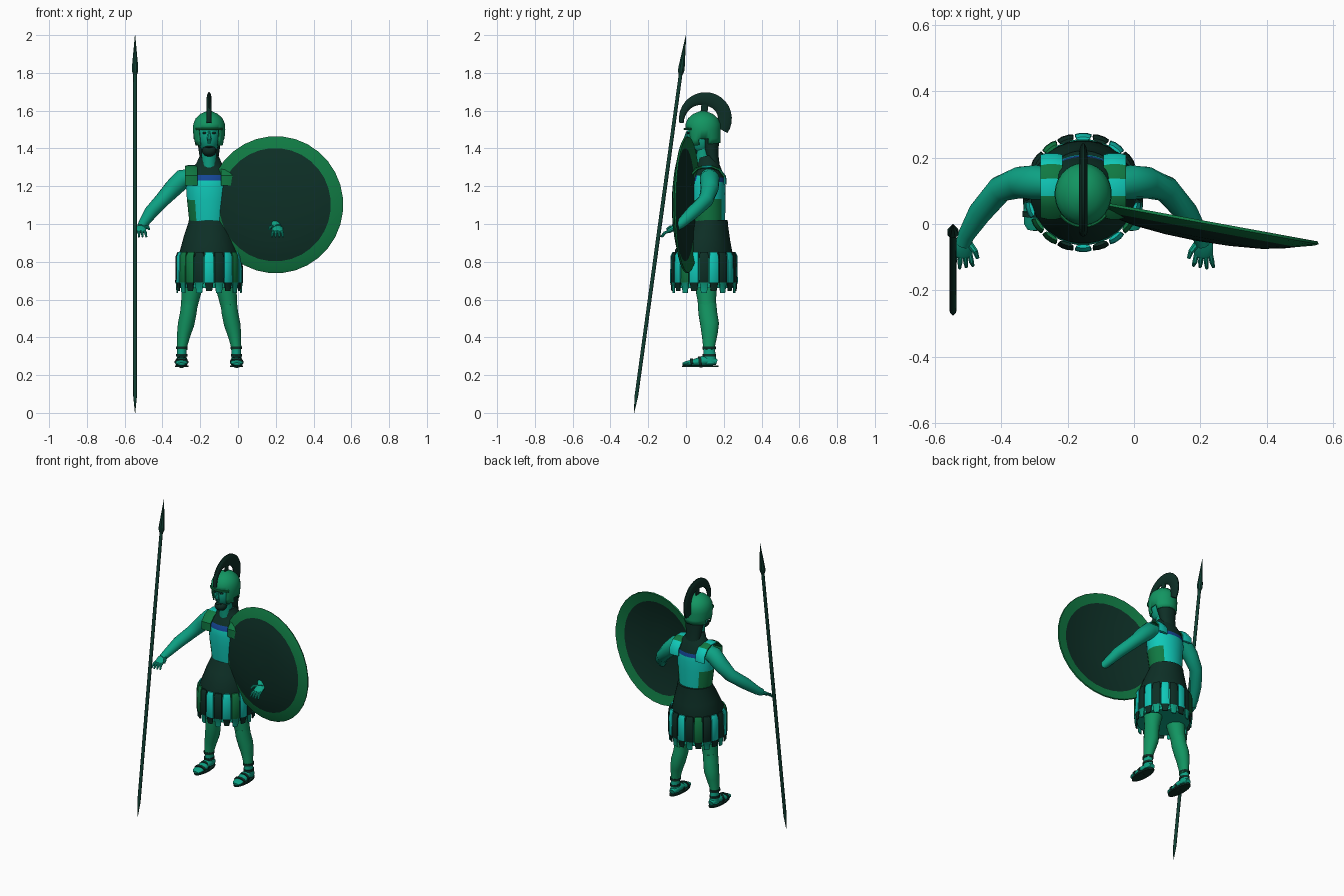
import bpy, bmesh
from math import sin, cos, pi, radians
from mathutils import Vector, Matrix

if "Cube" in bpy.data.objects:
    bpy.data.objects.remove(bpy.data.objects["Cube"])

CX = -0.153          # centre line of the figure
X, Y, Z = Vector((1, 0, 0)), Vector((0, 1, 0)), Vector((0, 0, 1))
made = []


def material(name, *rgb):
    m = bpy.data.materials.new(name)
    m.use_nodes = True
    m.diffuse_color = (*rgb, 1)
    m.node_tree.nodes["Principled BSDF"].inputs["Base Color"].default_value = (*rgb, 1)
    return m


skin = material("skin teal", 0.004, 0.36, 0.23)
cyan = material("cuirass cyan", 0.005, 0.58, 0.48)
green = material("helmet green", 0.006, 0.30, 0.12)
rim_green = material("rim green", 0.005, 0.19, 0.055)
dark = material("dark cloth", 0.004, 0.028, 0.019)
wood = material("dark wood", 0.005, 0.05, 0.032)
blue = material("trim blue", 0.007, 0.06, 0.30)


def finish(name, bm, mats):
    mesh = bpy.data.meshes.new(name)
    bm.to_mesh(mesh)
    bm.free()
    for m in mats:
        mesh.materials.append(m)
    ob = bpy.data.objects.new(name, mesh)
    bpy.context.collection.objects.link(ob)
    made.append(ob)
    return ob


def tube(name, pts, radii, mats, sides=16, ref=Y, axis=None, rule=None, cut=None):
    """Loft elliptical rings along a path; rule picks a material, cut removes faces."""
    bm = bmesh.new()
    pts = [Vector(p) for p in pts]
    rings = []
    for i, p in enumerate(pts):
        t = axis or (pts[min(i + 1, len(pts) - 1)] - pts[max(i - 1, 0)]).normalized()
        u = t.cross(ref).normalized()
        v = t.cross(u)
        r = radii[i] if isinstance(radii, list) else radii
        ru, rv = r if isinstance(r, tuple) else (r, r)
        angles = [2 * pi * (k + 0.5) / sides for k in range(sides)]
        rings.append([bm.verts.new(p + u * ru * cos(a) + v * rv * sin(a)) for a in angles])
    for a, b in zip(rings, rings[1:]):
        for k in range(sides):
            j = (k + 1) % sides
            bm.faces.new((a[k], a[j], b[j], b[k]))
    bm.faces.new(rings[0])
    bm.faces.new(rings[-1])
    bmesh.ops.recalc_face_normals(bm, faces=bm.faces[:])
    if rule:
        for f in bm.faces:
            f.material_index = rule(f.calc_center_median())
    if cut:
        gone = [f for f in bm.faces if cut(f.calc_center_median())]
        bmesh.ops.delete(bm, geom=gone, context='FACES')
    return finish(name, bm, mats)


def column(name, rings, mats, **kw):
    """Upright loft on the centre line from (z, rx, ry, y) rings."""
    return tube(name, [(CX, y, z) for z, rx, ry, y in rings],
                [(rx, ry) for z, rx, ry, y in rings], mats, **kw)


def blob(name, loc, size, mat):
    bm = bmesh.new()
    bmesh.ops.create_uvsphere(bm, u_segments=20, v_segments=12, radius=1,
                              matrix=Matrix.LocRotScale(Vector(loc), None, Vector(size)))
    return finish(name, bm, [mat])


# Cuirass with blue chest band, dark collar and green side panels
def cuirass_rule(c):
    dx = abs(c.x - CX)
    if c.z > 1.25:
        return 1
    if c.z > 1.225:
        return 2 if dx < 0.085 else 0
    return 3 if c.z < 1.13 and dx > 0.062 else 0


column("cuirass", [(0.98, .10, .085, .12), (1.02, .106, .09, .118), (1.13, .118, .096, .113),
                   (1.19, .122, .098, .112), (1.225, .12, .095, .112), (1.252, .117, .088, .115),
                   (1.29, .10, .07, .118), (1.32, .068, .058, .115), (1.36, .05, .048, .105)],
       [cyan, dark, blue, rim_green], sides=32, rule=cuirass_rule)

# Skirt, lining and hanging strips
column("skirt", [(1.02, .108, .096, .125), (1.0, .112, .10, .125), (.93, .135, .125, .112),
                 (.84, .16, .157, .097), (.82, .158, .155, .096)], [dark], sides=32)
column("skirt_lining", [(.84, .155, .152, .096), (.66, .16, .16, .096)], [skin], sides=32)
for i in range(20):
    a = i * pi / 10
    out = Vector((cos(a), sin(a), 0))
    base = Vector((CX, .095, 0))
    mat = rim_green if i in (7, 12, 13, 18) else cyan if i % 2 else dark
    low = .645 if i % 2 else .635
    path = [base + out * r + Z * z for r, z in
            ((.162, .852), (.17, .83), (.172, .69), (.17, .685), (.168, low))]
    tube(f"skirt_strip_{i + 1}", path, [(.022, .005), (.026, .008), (.027, .008),
                                        (.024, .007), (.017, .005)],
         [mat, dark if i % 2 else skin], sides=8, ref=out, axis=-Z,
         rule=lambda c: int(c.z < .688))

# Neck, hair, head and face
column("neck", [(1.29, .042, .042, .095), (1.36, .04, .042, .09), (1.45, .042, .045, .085)], [skin])
column("hair", [(1.30, .05, .03, .15), (1.36, .052, .035, .138), (1.46, .066, .055, .122)], [dark])
blob("head", (CX, .078, 1.465), (.06, .075, .095), skin)
blob("beard", (CX, .037, 1.387), (.038, .036, .03), dark)
blob("mouth", (CX, .012, 1.408), (.02, .012, .005), dark)
tube("nose", [(CX, .008, 1.49), (CX, -.002, 1.45), (CX, .01, 1.432)],
     [.007, .013, .012], [skin], sides=8)
for s in (-1, 1):
    blob("eye", (CX + s * .024, .012, 1.482), (.012, .006, .006), dark)


# Helmet with open face and ear notches
def helmet_cut(c):
    face = c.z < 1.5 and c.y < .08 and abs(c.x - CX) < .052
    ear = c.z < 1.45 and .06 < c.y < .125
    return face or ear


helmet = column("helmet", [(1.42, .076, .088, .095), (1.45, .082, .092, .092),
                           (1.50, .086, .094, .09), (1.53, .084, .093, .09),
                           (1.56, .071, .079, .09), (1.583, .046, .052, .09),
                           (1.598, .012, .014, .09)],
                [green], sides=32, cut=helmet_cut)
shell = helmet.modifiers.new("shell", 'SOLIDIFY')
shell.thickness = .008
brow = [(CX + .088 * sin(t), .09 - .097 * cos(t), 1.503) for t in
        [radians(d) for d in range(-50, 51, 10)]]
tube("helmet_brow", brow, (.006, .007), [rim_green], sides=8, ref=Z)

# Crest arc and its mount
arc, sizes = [], []
for k in range(19):
    f = k / 18
    a = radians(190 - 225 * f)
    h = .012 + .026 * min(1, f * 2.2)
    arc.append((CX, .103 + (.141 - h) * cos(a), 1.558 + (.141 - h) * sin(a)))
    sizes.append((h, .013))
tube("helmet_crest", arc, sizes, [dark], sides=12, ref=X)
column("crest_mount", [(1.585, .008, .02, .095), (1.635, .008, .02, .1)], [dark], sides=8)

# Paired limbs, shoulder straps, hands and sandals
for s, side in ((-1, "right"), (1, "left")):
    def at(*pts):
        return [(CX + s * x, y, z) for x, y, z in pts]

    tube(f"{side}_arm", at((.08, .12, 1.25), (.14, .125, 1.238), (.19, .125, 1.19),
                           (.25, .105, 1.125), (.31, .035, 1.06), (.35, -.03, 1.0),
                           (.362, -.06, .98)),
         [.045, .053, .048, .04, .036, .026, .022], [skin], ref=Z)
    tube(f"{side}_palm", at((.355, -.04, .99), (.362, -.065, .977), (.362, -.092, .962),
                            (.362, -.10, .958)),
         [(.022, .018), (.03, .014), (.03, .012), (.022, .008)], [skin], sides=12, ref=Z)
    for n in range(4):
        x = .341 + .014 * n
        tip = .332 + .02 * n
        tube(f"{side}_finger_{n + 1}", at((x, -.09, .963), ((x + tip) / 2, -.113, .953),
                                          (tip, -.133 + .004 * abs(n - 2), .932)),
             [.008, .008, .005], [skin], sides=8, ref=Z)
    tube(f"{side}_thumb", at((.342, -.06, .98), (.325, -.082, .985), (.318, -.102, .972)),
         [.011, .009, .006], [skin], sides=8, ref=Z)

    tube(f"{side}_shoulder_strap", at((.095, .022, 1.205), (.095, .022, 1.255), (.095, .055, 1.29),
                                      (.095, .085, 1.302), (.095, .135, 1.304), (.095, .175, 1.288),
                                      (.095, .205, 1.25), (.095, .206, 1.21)),
         (.009, .036), [rim_green, cyan], sides=8, ref=X,
         rule=lambda c: int(.08 < c.y < .14 or c.y > .19))

    # Bare thigh above, greave below the knee
    tube(f"{side}_thigh", at((.078, .10, .76), (.088, .105, .68), (.10, .11, .60), (.108, .113, .55)),
         [.066, (.058, .06), (.048, .05), (.043, .047)], [green], sides=20)
    tube(f"{side}_greave", at((.105, .112, .575), (.11, .115, .53), (.122, .125, .47),
                              (.133, .125, .42), (.142, .122, .36), (.144, .122, .335)),
         [(.044, .05), (.044, .05), (.044, .05), (.037, .043), (.028, .033), (.029, .034)],
         [green], sides=20)
    tube(f"{side}_ankle", at((.144, .122, .35), (.145, .125, .30), (.145, .125, .26)),
         [(.025, .03), (.026, .033), (.028, .036)], [skin])
    tube(f"{side}_foot", at((.143, .163, .268), (.143, .14, .275), (.144, .09, .276),
                            (.146, .04, .267), (.147, .0, .262), (.147, -.018, .259)),
         [(.018, .015), (.027, .024), (.031, .026), (.034, .017), (.032, .012), (.02, .007)],
         [skin], ref=Z)
    tube(f"{side}_sole", at((.145, .076, .242), (.145, .076, .252)),
         (.036, .098), [dark], sides=20)
    for n, (z, r) in enumerate(((.345, .031), (.305, .03))):
        tube(f"{side}_ankle_strap_{n + 1}", at((.145, .123, z - .007), (.145, .123, z + .007)),
             (r, r + .006), [dark])
    for n, (y, w, h) in enumerate(((.075, .034, .03), (.03, .037, .019))):
        tube(f"{side}_foot_strap_{n + 1}", at((.146, y + .008, .27), (.146, y - .008, .268)),
             (w, h), [dark], ref=Z)

# Domed round shield, turned slightly outward
hub, facing = Vector((.2, .004, 1.102)), Vector((-.18, -.984, 0)).normalized()
profile = [(.001, .056), (.1, .053), (.2, .044), (.27, .029), (.30, .02), (.352, .006),
           (.363, 0), (.36, -.008), (.30, .008), (.2, .032), (.1, .041), (.001, .044)]
tube("shield", [hub + facing * d for r, d in profile], [r for r, d in profile],
     [dark, rim_green], sides=32, ref=Z, axis=facing,
     rule=lambda c: int((c - hub).length > .301))

# Leaning spear with pointed butt and leaf head
def along(z):
    return (-.545, -.275 + .1375 * z, z)


tube("spear_shaft", [along(z) for z in (0, .09, 1.0, 1.83)],
     [.001, .01, .011, .01], [wood], sides=10, ref=X)
tube("spear_head", [along(z) for z in (1.79, 1.81, 1.83, 2.0)],
     [.011, .018, .018, .001], [wood], sides=8, ref=X)

# Smooth shading with sharp edges kept
bpy.ops.object.select_all(action='DESELECT')
for ob in made:
    ob.select_set(True)
bpy.context.view_layer.objects.active = made[0]
bpy.ops.object.shade_smooth_by_angle(angle=radians(40))
